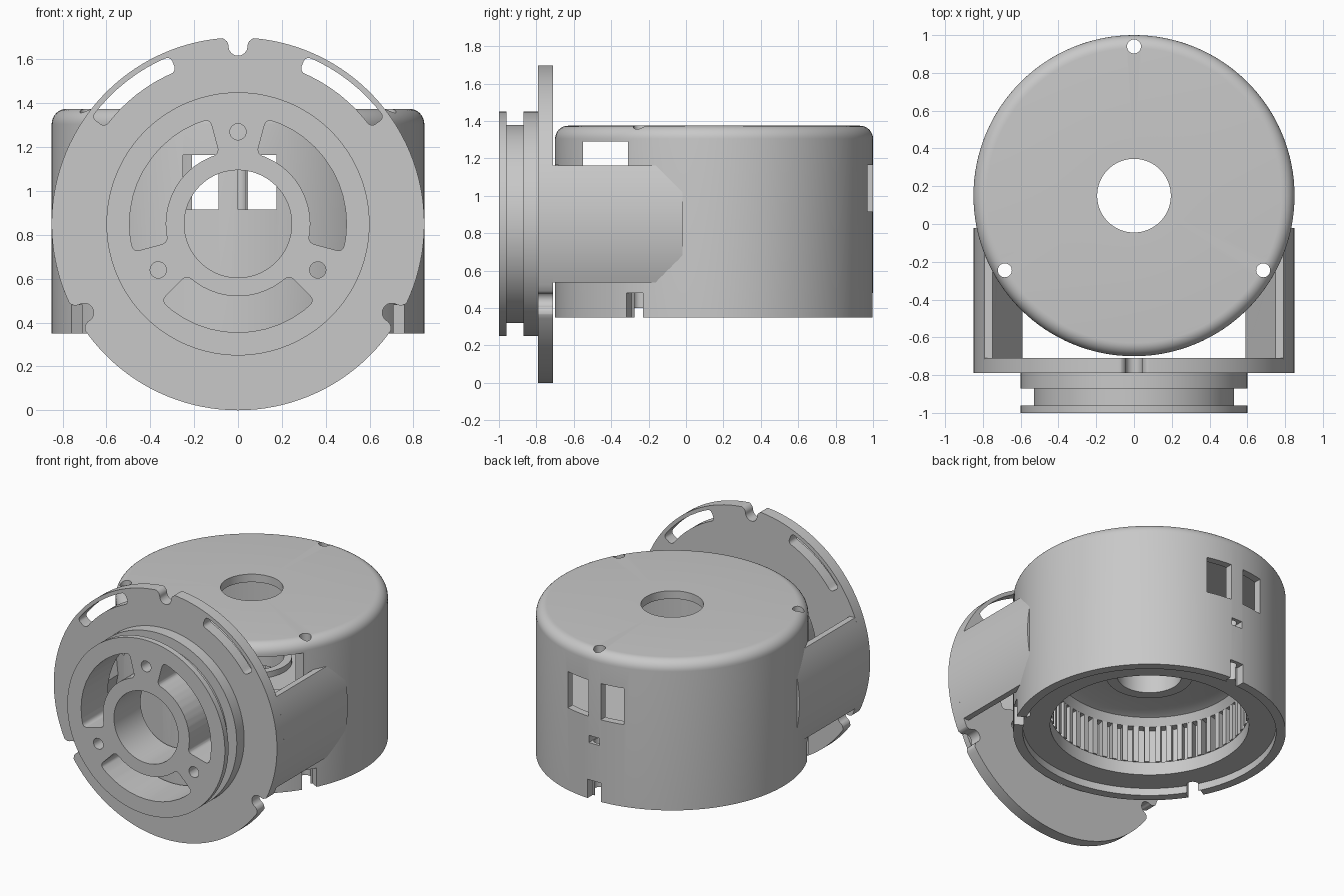
import bpy, bmesh
from math import sin, cos, radians, pi, asin
from mathutils import Matrix

if "Cube" in bpy.data.objects:
    bpy.data.objects.remove(bpy.data.objects["Cube"])

# One plain grey for the whole casting
grey = bpy.data.materials.new("plain_grey")
grey.use_nodes = True
GREY = (0.58, 0.58, 0.58, 1)
grey.diffuse_color = GREY
grey.node_tree.nodes["Principled BSDF"].inputs["Base Color"].default_value = GREY

# Local frames: the drum turns about z, the flange about the front-back axis
WORLD = Matrix.Identity(4)
DRUM = Matrix.Translation((0, 0.15, 0))
FLANGE = Matrix.Translation((0, 0, 0.85)) @ Matrix.Rotation(pi / 2, 4, 'X')
THIRDS = [radians(a) for a in (90, 210, 330)]


def finish(name, bm, frame):
    bmesh.ops.recalc_face_normals(bm, faces=bm.faces)
    bm.transform(frame)
    mesh = bpy.data.meshes.new(name)
    bm.to_mesh(mesh)
    bm.free()
    mesh.materials.append(grey)
    ob = bpy.data.objects.new(name, mesh)
    bpy.context.collection.objects.link(ob)
    return ob


def lathe(name, profile, frame, steps=128):
    bm = bmesh.new()
    vs = [bm.verts.new((r, 0, z)) for r, z in profile]
    es = [bm.edges.new((vs[i - 1], vs[i])) for i in range(len(vs))]
    bmesh.ops.spin(bm, geom=vs + es, cent=(0, 0, 0), axis=(0, 0, 1),
                   angle=2 * pi, steps=steps, use_merge=True)
    bmesh.ops.remove_doubles(bm, verts=bm.verts, dist=0.0001)
    return finish(name, bm, frame)


def prism(name, outline, lo, hi, frame, corners=(), rounding=0):
    bm = bmesh.new()
    vs = [bm.verts.new((x, y, lo)) for x, y in outline]
    bm.faces.new(vs)
    if rounding:
        bmesh.ops.bevel(bm, geom=[vs[i] for i in corners], offset=rounding,
                        segments=5, profile=0.5, affect='VERTICES')
    top = bmesh.ops.extrude_face_region(bm, geom=list(bm.faces))["geom"]
    bmesh.ops.translate(bm, vec=(0, 0, hi - lo),
                        verts=[v for v in top if isinstance(v, bmesh.types.BMVert)])
    return finish(name, bm, frame)


def arc(r, a0, a1, n):
    return [(r * cos(a0 + (a1 - a0) * i / n), r * sin(a0 + (a1 - a0) * i / n))
            for i in range(n + 1)]


def disc(r, lo, hi, frame, x=0, y=0):
    outline = [(x + u, y + v) for u, v in arc(r, 0, 2 * pi, 32)[:-1]]
    return prism("cutter", outline, lo, hi, frame)


def box(x0, x1, y0, y1, lo, hi, frame):
    return prism("cutter", [(x0, y0), (x1, y0), (x1, y1), (x0, y1)], lo, hi, frame)


def arc_slot(r0, r1, a0, a1, n, rounding):
    outline = arc(r0, a0, a1, n) + arc(r1, a1, a0, n)
    return prism("cutter", outline, 0.6, 1.1, FLANGE,
                 (0, n, n + 1, 2 * n + 1), rounding)


def cut(ob, cutters):
    bpy.context.view_layer.objects.active = ob
    for c in cutters:
        c.hide_render = True
        mod = ob.modifiers.new("cut", 'BOOLEAN')
        mod.operation, mod.solver, mod.object = 'DIFFERENCE', 'EXACT', c
        bpy.ops.object.modifier_apply(modifier=mod.name)
        bpy.data.objects.remove(c)


def screw_holes():
    return [disc(0.037, 0.2, 1.5, DRUM, 0.79 * cos(a), 0.79 * sin(a)) for a in THIRDS]


# Drum: thin upper chamber, floor with centre boss, geared lower chamber
shoulder = [(0.78 + x, 1.305 + z) for x, z in arc(0.07, 0, pi / 2, 8)]
drum = lathe("drum_housing", [(0.85, 0.35)] + shoulder + [
    (0.195, 1.375), (0.195, 1.32), (0.77, 1.32), (0.8, 1.29), (0.8, 0.86),
    (0.25, 0.86), (0.25, 0.9), (0.2, 0.9), (0.2, 0.75), (0.27, 0.75),
    (0.27, 0.81), (0.52, 0.81), (0.58, 0.79), (0.61, 0.74), (0.66, 0.74),
    (0.66, 0.49), (0.62, 0.49), (0.62, 0.4), (0.79, 0.4), (0.79, 0.35)], DRUM)

cutters = screw_holes()
# Foot notches below each screw hole
for a in THIRDS:
    cutters.append(box(0.79, 0.95, -0.05, 0.05, 0.2, 0.48,
                       DRUM @ Matrix.Rotation(a, 4, 'Z')))
# Paired windows front and rear, side openings and the small rear port
for x0, x1, y0, y1 in ((-0.25, -0.09, -1.2, 0), (0, 0.175, -1.2, 0),
                       (-0.21, -0.05, 0.3, 1.2), (0.045, 0.22, 0.3, 1.2)):
    cutters.append(box(x0, x1, y0, y1, 0.915, 1.165, WORLD))
cutters.append(box(-1, 1, -0.55, -0.31, 1.04, 1.29, WORLD))
cutters.append(box(-0.04, 0.04, 0.92, 1.2, 0.735, 0.785, WORLD))
cut(drum, cutters)

# Internal gear teeth
bm = bmesh.new()
TEETH = 56
for i in range(TEETH):
    place = (Matrix.Rotation(2 * pi * i / TEETH, 4, 'Z')
             @ Matrix.Translation((0.64, 0, 0.615))
             @ Matrix.Diagonal((0.06, 0.034, 0.252, 1)))
    bmesh.ops.create_cube(bm, size=1, matrix=place)
finish("gear_teeth", bm, DRUM)

# Flange plate with grooved hub in front
flange = lathe("flange_and_hub", [
    (0.245, 0.71), (0.85, 0.71), (0.85, 0.79), (0.6, 0.79), (0.6, 0.87),
    (0.53, 0.87), (0.53, 0.96), (0.6, 0.96), (0.6, 1.0), (0.245, 1.0)], FLANGE)
# Rim notch: round bottom, parallel sides and a flared mouth
side = [(0.81, 0.043), (0.815, 0.043), (0.832, 0.05), (0.845, 0.066), (0.852, 0.09), (0.9, 0.09)]
notch = side + [(x, -y) for x, y in reversed(side)]
cutters = []
for a in THIRDS:
    turn = FLANGE @ Matrix.Rotation(a, 4, 'Z')
    # Screw hole, rim notch and kidney opening
    cutters.append(disc(0.037, 0.6, 1.1, turn, 0.42))
    cutters.append(disc(0.043, 0.6, 1.1, turn, 0.81))
    cutters.append(prism("cutter", notch, 0.6, 1.1, turn))
    mid = a + pi / 3
    cutters.append(arc_slot(0.33, 0.495, mid - radians(45), mid + radians(45), 12, 0.028))
# Curved slots near the upper rim
for mid in (52, 128):
    cutters.append(arc_slot(0.75, 0.825, radians(mid - 16), radians(mid + 16), 8, 0.025))
cut(flange, cutters)

# Curved arms joining flange and drum, ridged on the inner side
half = 0.313
sweep = asin(half / 0.85)
arms = []
for sign, name in ((1, "left_arm"), (-1, "right_arm")):
    outline = arc(0.85, -sweep, sweep, 16) + [(0.75, half), (0.59, 0), (0.75, -half)]
    arm = prism(name, [(sign * x, y) for x, y in outline], 0.02, 0.715, FLANGE)
    cut(arm, [lathe("cutter", [(0.001, 0.2), (0.82, 0.2), (0.82, 1.5), (0.001, 1.5)],
                    DRUM, 96)] + screw_holes())
    arms.append(arm)

# Smooth curved walls, keep edges crisp
bpy.ops.object.select_all(action='DESELECT')
for ob in (drum, flange, *arms):
    ob.select_set(True)
bpy.context.view_layer.objects.active = drum
bpy.ops.object.shade_smooth_by_angle(angle=radians(30))
